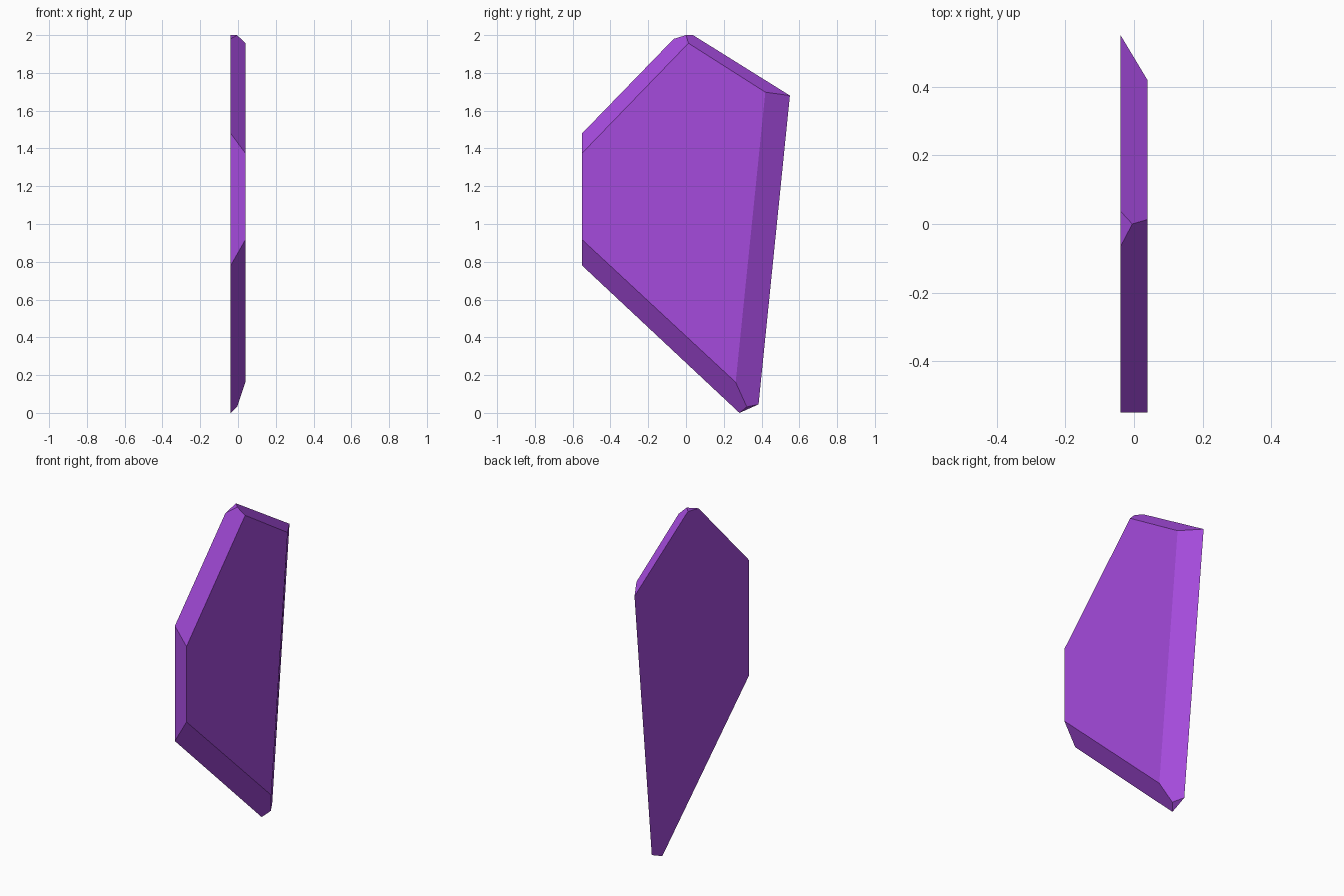
import bpy
import bmesh

cube = bpy.data.objects.get("Cube")
if cube:
    bpy.data.objects.remove(cube, do_unlink=True)

# Single purple material
purple = bpy.data.materials.new("purple")
purple.use_nodes = True
color = (0.376, 0.07, 0.72, 1.0)
purple.diffuse_color = color
purple.node_tree.nodes["Principled BSDF"].inputs["Base Color"].default_value = color

HALF = 0.039   # half thickness of the plate
MID = -0.005   # depth where the bevels meet at the two tips

# Outlines as (y, z): wide rim on the flat side, smaller rim on the bevelled side
wide = dict(front_top=(-0.55, 1.48), peak_front=(-0.065, 1.98), peak_back=(0.037, 2.0),
            back_top=(0.55, 1.68), tip_back=(0.384, 0.045), tip_front=(0.283, 0.0),
            front_low=(-0.55, 0.78))
small = dict(front_top=(-0.55, 1.375), peak=(0.013, 1.957), back_top=(0.42, 1.698),
             tip=(0.263, 0.162), front_low=(-0.55, 0.917))
corner = dict(peak=(0.0, 2.0), tip=(0.322, 0.032))

bm = bmesh.new()


def ring(points, x):
    return {name: bm.verts.new((x, y, z)) for name, (y, z) in points.items()}


w, s, c = ring(wide, -HALF), ring(small, HALF), ring(corner, MID)

# Flat sides
bm.faces.new(w.values())
bm.faces.new(s.values())

# Front edge, four bevels and the two small tip facets
for verts in (
    (w["front_top"], s["front_top"], s["front_low"], w["front_low"]),
    (w["front_top"], w["peak_front"], c["peak"], s["peak"], s["front_top"]),
    (w["peak_front"], w["peak_back"], c["peak"]),
    (w["peak_back"], w["back_top"], s["back_top"], s["peak"], c["peak"]),
    (w["back_top"], w["tip_back"], c["tip"], s["tip"], s["back_top"]),
    (w["tip_back"], w["tip_front"], c["tip"]),
    (w["tip_front"], w["front_low"], s["front_low"], s["tip"], c["tip"]),
):
    bm.faces.new(verts)
bmesh.ops.recalc_face_normals(bm, faces=bm.faces)

mesh = bpy.data.meshes.new("bevelled_shard")
bm.to_mesh(mesh)
bm.free()
mesh.materials.append(purple)
shard = bpy.data.objects.new("bevelled_shard", mesh)
bpy.context.collection.objects.link(shard)
